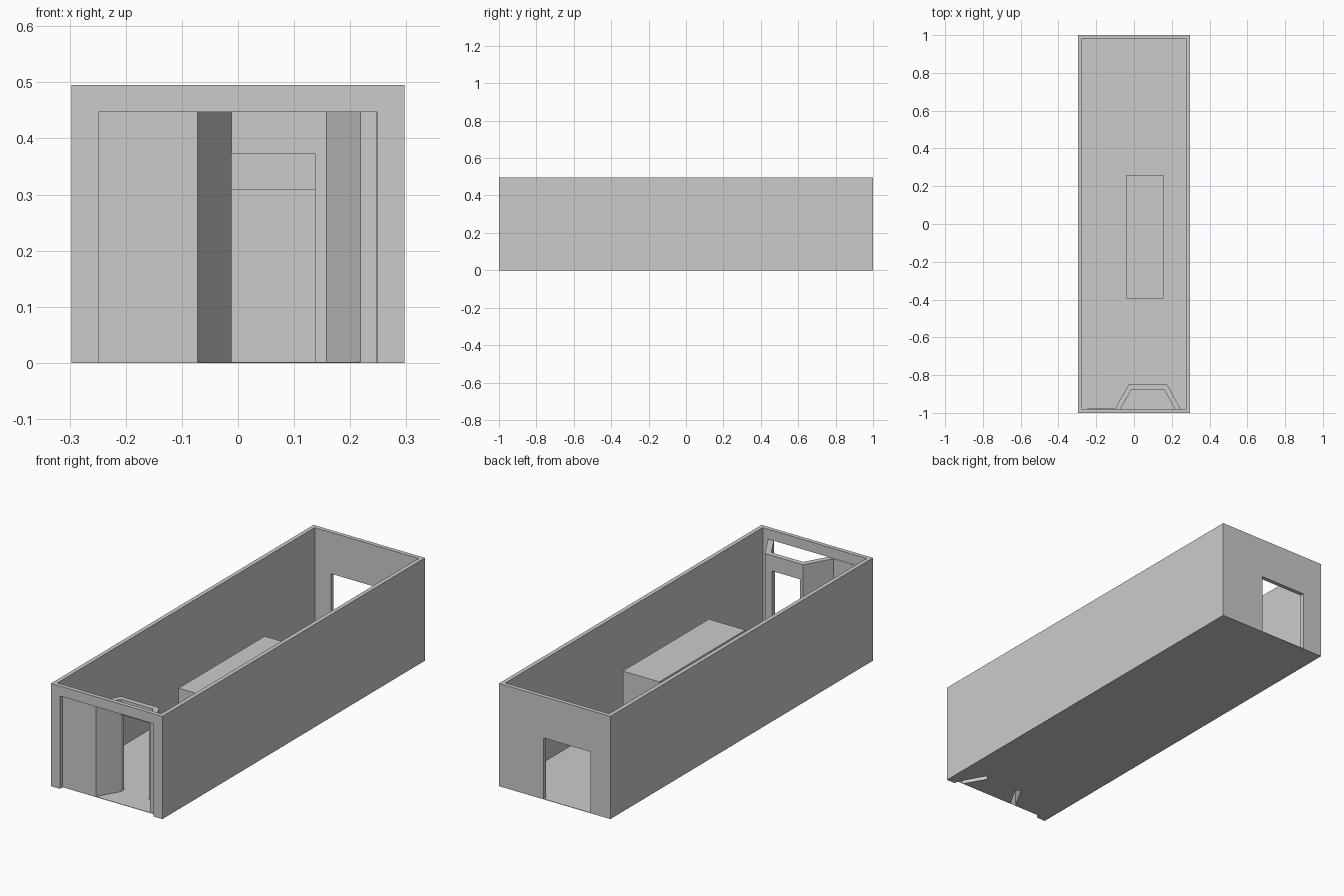
import bpy, bmesh
from mathutils import Vector

if "Cube" in bpy.data.objects:
    bpy.data.objects.remove(bpy.data.objects["Cube"])

X, Y, H = 0.297, 1.0, 0.495      # outer half sizes and wall height
IX, IY = 0.277, 0.98             # inner half sizes
OX, OH = 0.249, 0.447            # front opening half width and height


def extrude(name, profiles, vec, base=True):
    """One object made of flat outlines swept along vec."""
    bm = bmesh.new()
    vec = Vector(vec)
    for pts in profiles:
        low = [bm.verts.new(p) for p in pts]
        high = [bm.verts.new(v.co + vec) for v in low]
        if base:
            bm.faces.new(low)
        bm.faces.new(high)
        n = len(low)
        for i in range(n):
            j = (i + 1) % n
            bm.faces.new((low[i], low[j], high[j], high[i]))
    bmesh.ops.recalc_face_normals(bm, faces=bm.faces)
    me = bpy.data.meshes.new(name)
    bm.to_mesh(me)
    bm.free()
    ob = bpy.data.objects.new(name, me)
    bpy.context.collection.objects.link(ob)
    return ob


def plan(pts, z=0.0):
    return [(x, y, z) for x, y in pts]


def rect(x0, x1, y0, y1, z=0.0):
    return plan([(x0, y0), (x1, y0), (x1, y1), (x0, y1)], z)


def end_wall(name, y, x0, x1, top):
    """End wall with a doorway from x0 to x1."""
    outline = [(-X, 0), (-X, H), (X, H), (X, 0), (x1, 0), (x1, top), (x0, top), (x0, 0)]
    extrude(name, [[(x, y, z) for x, z in outline]], (0, Y - IY, 0))


# Outer walls
end_wall("front_wall", -Y, -OX, OX, OH)
end_wall("back_wall", IY, -0.19, 0.06, 0.296)
for side, x in (("left", -X), ("right", IX)):
    extrude(side + "_wall", [rect(x, x + X - IX, -IY, IY)], (0, 0, H))

# Porch: slanted side walls, mirrored about its own centre line
CX = 0.073
half = [(-0.175, -IY), (-0.145, -IY), (-0.085, -0.875), (-0.102, -0.85)]
left = [(CX + x, y) for x, y in half]
right = [(CX - x, y) for x, y in half]
for side, pts in (("left", left), ("right", right)):
    extrude("porch_%s_wall" % side, [plan(pts)], (0, 0, OH), base=False)

# Porch door wall: two jambs and a lintel
d0, d1, dh = left[2][0], 0.137, 0.373
yi, yo = -0.875, -0.85
extrude("porch_door_jambs", [
    plan([left[2], (d0, yo), left[3]]),
    plan([(d1, yi), right[2], right[3], (d1, yo)])], (0, 0, OH))
extrude("porch_lintel", [rect(d0, d1, yi, yo, dh)], (0, 0, OH - dh))

# Panel closing the front opening beside the porch
extrude("front_panel", [rect(-OX, left[0][0], -IY, -IY + 0.002)], (0, 0, OH))

# Floor, slotted where the slanted walls stand
outline = [(-IX, -IY), left[0], left[3], left[2], left[1],
           right[1], right[2], right[3], right[0],
           (IX, -IY), (IX, IY), (0.06, IY), (0.06, Y), (-0.19, Y), (-0.19, IY), (-IX, IY)]
extrude("floor", [plan(outline)], (0, 0, 0.002))

# Central counter
extrude("counter", [rect(-0.04, 0.155, -0.395, 0.26)], (0, 0, 0.31))
